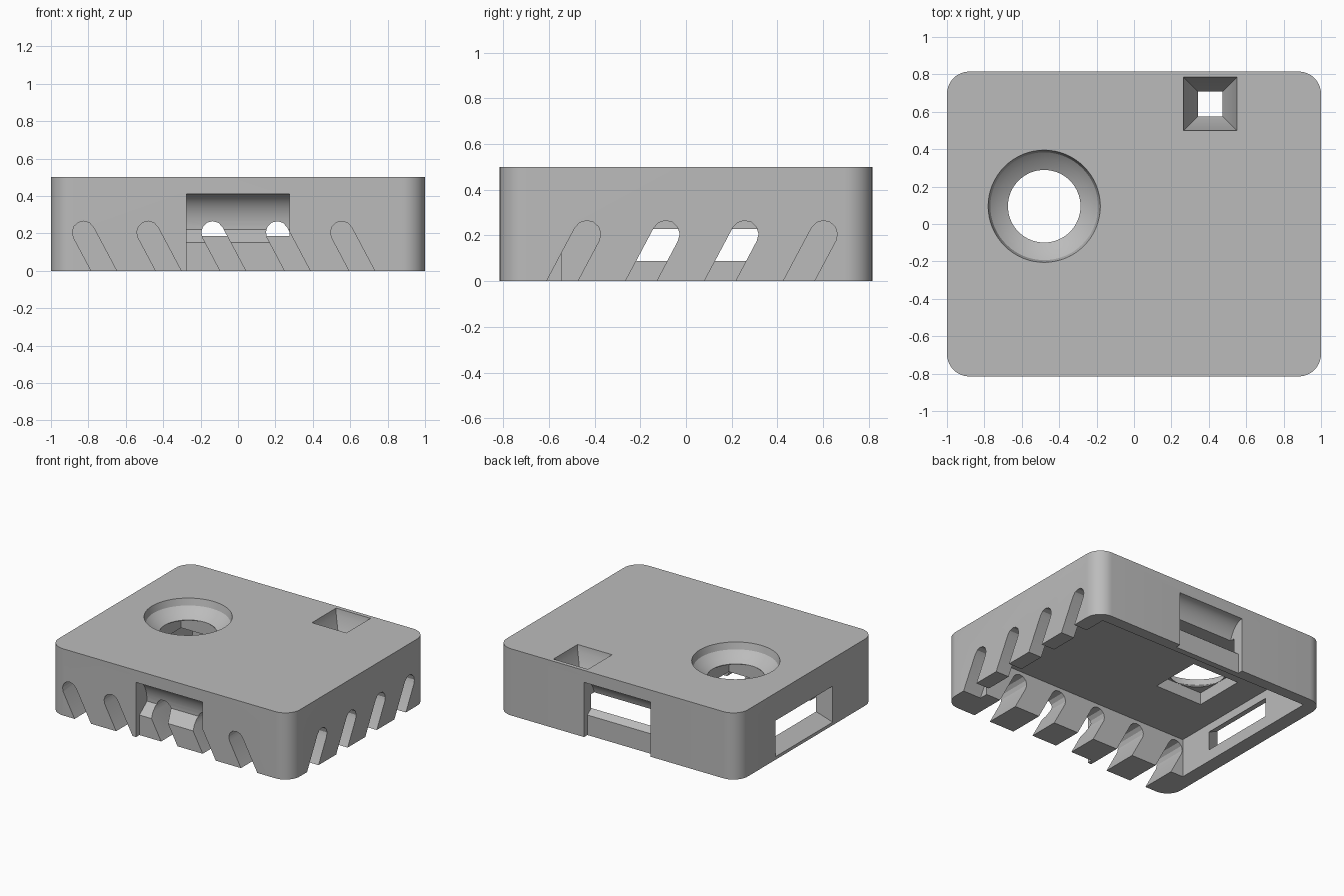
import bpy, bmesh, math
from mathutils import Vector

cube = bpy.data.objects.get("Cube")
if cube:
    bpy.data.objects.remove(cube, do_unlink=True)

HX, HY, H = 1.0, 0.815, 0.5
CEILING = 0.29

grey = bpy.data.materials.new("plain grey")
grey.use_nodes = True
grey.diffuse_color = (0.5, 0.5, 0.5, 1)
grey.node_tree.nodes["Principled BSDF"].inputs["Base Color"].default_value = (0.5, 0.5, 0.5, 1)


def loft(name, rings):
    """Closed solid through rings with equal point counts."""
    bm = bmesh.new()
    loops = [[bm.verts.new(p) for p in ring] for ring in rings]
    n = len(loops[0])
    for a, b in zip(loops, loops[1:]):
        for i in range(n):
            j = (i + 1) % n
            bm.faces.new((a[i], a[j], b[j], b[i]))
    bm.faces.new(loops[0])
    bm.faces.new(loops[-1])
    bmesh.ops.recalc_face_normals(bm, faces=bm.faces)
    mesh = bpy.data.meshes.new(name)
    bm.to_mesh(mesh)
    bm.free()
    mesh.materials.append(grey)
    obj = bpy.data.objects.new(name, mesh)
    bpy.context.collection.objects.link(obj)
    return obj


def rect(cx, cy, hx, hy, z):
    return [(cx + sx * hx, cy + sy * hy, z)
            for sx, sy in ((-1, -1), (1, -1), (1, 1), (-1, 1))]


def circle(cx, cy, r, z, n=64):
    return [(cx + r * math.cos(i * math.tau / n), cy + r * math.sin(i * math.tau / n), z)
            for i in range(n)]


def rounded(z, r=0.12, n=10):
    pts = []
    for k, (sx, sy) in enumerate(((1, 1), (-1, 1), (-1, -1), (1, -1))):
        for i in range(n + 1):
            a = (k + i / n) * math.pi / 2
            pts.append((sx * (HX - r) + r * math.cos(a), sy * (HY - r) + r * math.sin(a), z))
    return pts


def cut(target, cutter):
    mod = target.modifiers.new("cut", 'BOOLEAN')
    mod.operation = 'DIFFERENCE'
    mod.solver = 'EXACT'
    mod.object = cutter
    deps = bpy.context.evaluated_depsgraph_get()
    mesh = bpy.data.meshes.new_from_object(target.evaluated_get(deps))
    target.modifiers.clear()
    target.data = mesh
    bpy.data.objects.remove(cutter, do_unlink=True)


# Cover block with rounded upright corners
cover = loft("enclosure_cover", [rounded(0), rounded(H)])

# Hollow underside, with a thick front wall
y0, y1 = -0.545, 0.73
cut(cover, loft("cavity", [rect(0, (y0 + y1) / 2, 0.89, (y1 - y0) / 2, z)
                           for z in (-0.1, CEILING)]))

# Finger notches front and back: lower step, slope, then concave curve
profile = [(-0.1, -0.1), (0.04, -0.1), (0.04, 0.15)]
for i in range(13):
    a = i / 12 * math.pi / 2
    profile.append((0.13 * math.cos(a), 0.22 + 0.19 * math.sin(a)))
profile.append((-0.1, 0.41))
for side in (-1, 1):
    cut(cover, loft("notch", [[(x, side * (HY - d), z) for d, z in profile]
                              for x in (-0.275, 0.275)]))


# Slanted vent slots with rounded tops
def slot_outline(centre, lean):
    r, top, tilt = 0.06, 0.205, math.radians(28)
    along = Vector((lean * math.sin(tilt), math.cos(tilt)))
    across = Vector((along.y, -along.x))
    base = Vector((centre, 0))
    head = base + along * (top / along.y)
    foot = base - along * 0.15
    pts = [foot - across * r, foot + across * r]
    for i in range(7):
        a = i / 6 * math.pi
        pts.append(head + across * (r * math.cos(a)) + along * (r * math.sin(a)))
    return pts


for k in range(5):
    line = slot_outline(-0.717 + 0.345 * k, -1)
    cut(cover, loft("front_slot", [[(u, y, z) for u, z in line] for y in (-0.95, -0.5)]))
for k in range(4):
    line = slot_outline(-0.542 + 0.345 * k, 1)
    cut(cover, loft("side_slot", [[(x, u, z) for u, z in line] for x in (0.85, 1.1)]))


# Tapered port window in the side wall
def port(x, hy, hz):
    return [(x, 0.03 + y, 0.158 + z) for y, z in ((-hy, -hz), (hy, -hz), (hy, hz), (-hy, hz))]


cut(cover, loft("port", [port(-1.05, 0.34, 0.135), port(-1.0, 0.34, 0.135),
                         port(-0.89, 0.3, 0.07), port(-0.8, 0.3, 0.07)]))

# Round dished opening above a square pocket
cx, cy = -0.48, 0.095
cut(cover, loft("pocket", [rect(cx, cy, 0.195, 0.195, z) for z in (0.2, 0.38)]))
cut(cover, loft("dish", [circle(cx, cy, r, z) for r, z in
                         ((0.3, 0.6), (0.3, 0.5), (0.288, 0.45), (0.25, 0.415),
                          (0.194, 0.385), (0.194, 0.33))]))

# Square funnel opening
cut(cover, loft("funnel", [rect(0.407, 0.642, h, h, z) for h, z in
                           ((0.143, 0.6), (0.143, 0.5), (0.138, 0.45),
                            (0.066, 0.31), (0.066, 0.2))]))

# Smooth the curves, keep the hard edges
bpy.ops.object.select_all(action='DESELECT')
cover.select_set(True)
bpy.context.view_layer.objects.active = cover
bpy.ops.object.shade_smooth_by_angle(angle=math.radians(25))
